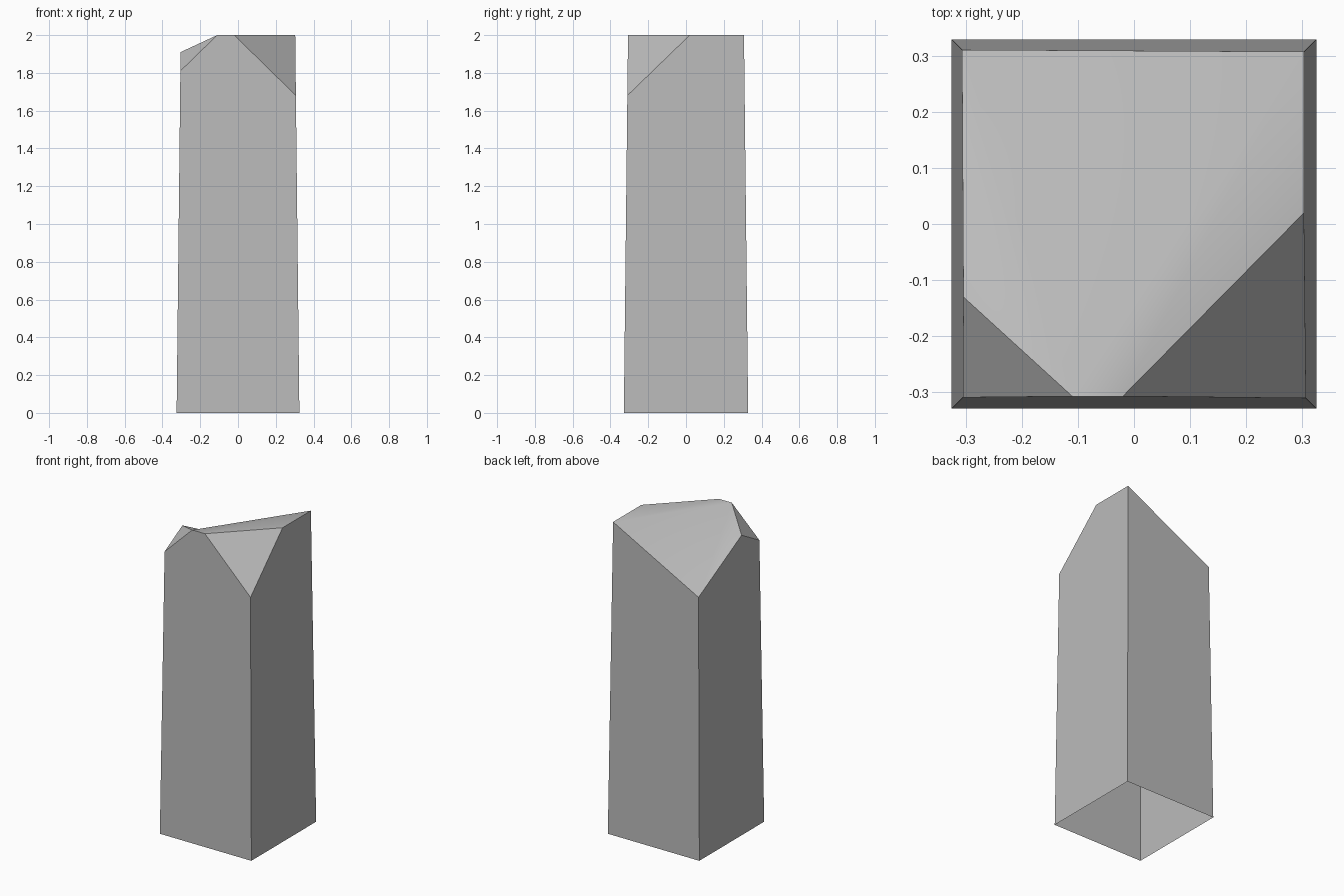
import bpy
import bmesh

cube = bpy.data.objects.get("Cube")
if cube:
    bpy.data.objects.remove(cube)

HEIGHT = 2.0


def half_width(z):
    return 0.325 - 0.011 * z


def half_depth(z):
    return 0.329 - 0.011 * z


# One plain stone colour
stone = bpy.data.materials.new("stone_grey")
stone.use_nodes = True
colour = (0.5, 0.5, 0.5, 1)
stone.diffuse_color = colour
stone.node_tree.nodes["Principled BSDF"].inputs["Base Color"].default_value = colour

bm = bmesh.new()


def corner(sx, sy, z):
    return bm.verts.new((sx * half_width(z), sy * half_depth(z), z))


# Open base ring
base_fl = corner(-1, -1, 0)
base_fr = corner(1, -1, 0)
base_br = corner(1, 1, 0)
base_bl = corner(-1, 1, 0)

# Broken rim: corners at different heights, plus the ends of the chipped corners
rim_fl = corner(-1, -1, 1.81)
rim_fr = corner(1, -1, 1.68)
rim_br = corner(1, 1, HEIGHT)
rim_bl = corner(-1, 1, 1.68)
chip_right = bm.verts.new((half_width(HEIGHT), 0.02, HEIGHT))
chip_front = bm.verts.new((-0.02, -half_depth(HEIGHT), HEIGHT))
notch_front = bm.verts.new((-0.11, -half_depth(HEIGHT), HEIGHT))
notch_left = bm.verts.new((-half_width(1.91), -0.13, 1.91))

# Tapered walls
bm.faces.new((base_fl, base_fr, rim_fr, chip_front, notch_front, rim_fl))
bm.faces.new((base_fr, base_br, rim_br, chip_right, rim_fr))
bm.faces.new((base_br, base_bl, rim_bl, rim_br))
bm.faces.new((base_bl, base_fl, rim_fl, notch_left, rim_bl))

# Chipped front corners
bm.faces.new((rim_fr, chip_right, chip_front))
bm.faces.new((rim_fl, notch_front, notch_left))

# Softly folded top
top = [
    bm.faces.new((rim_br, notch_front, chip_front, chip_right)),
    bm.faces.new((rim_br, rim_bl, notch_front)),
    bm.faces.new((rim_bl, notch_left, notch_front)),
]

# Only the folds inside the top are smooth
for face in bm.faces:
    face.smooth = face in top
for edge in bm.edges:
    edge.smooth = all(face in top for face in edge.link_faces)

mesh = bpy.data.meshes.new("stone_pillar")
bm.to_mesh(mesh)
bm.free()
mesh.materials.append(stone)
pillar = bpy.data.objects.new("stone_pillar", mesh)
bpy.context.collection.objects.link(pillar)
